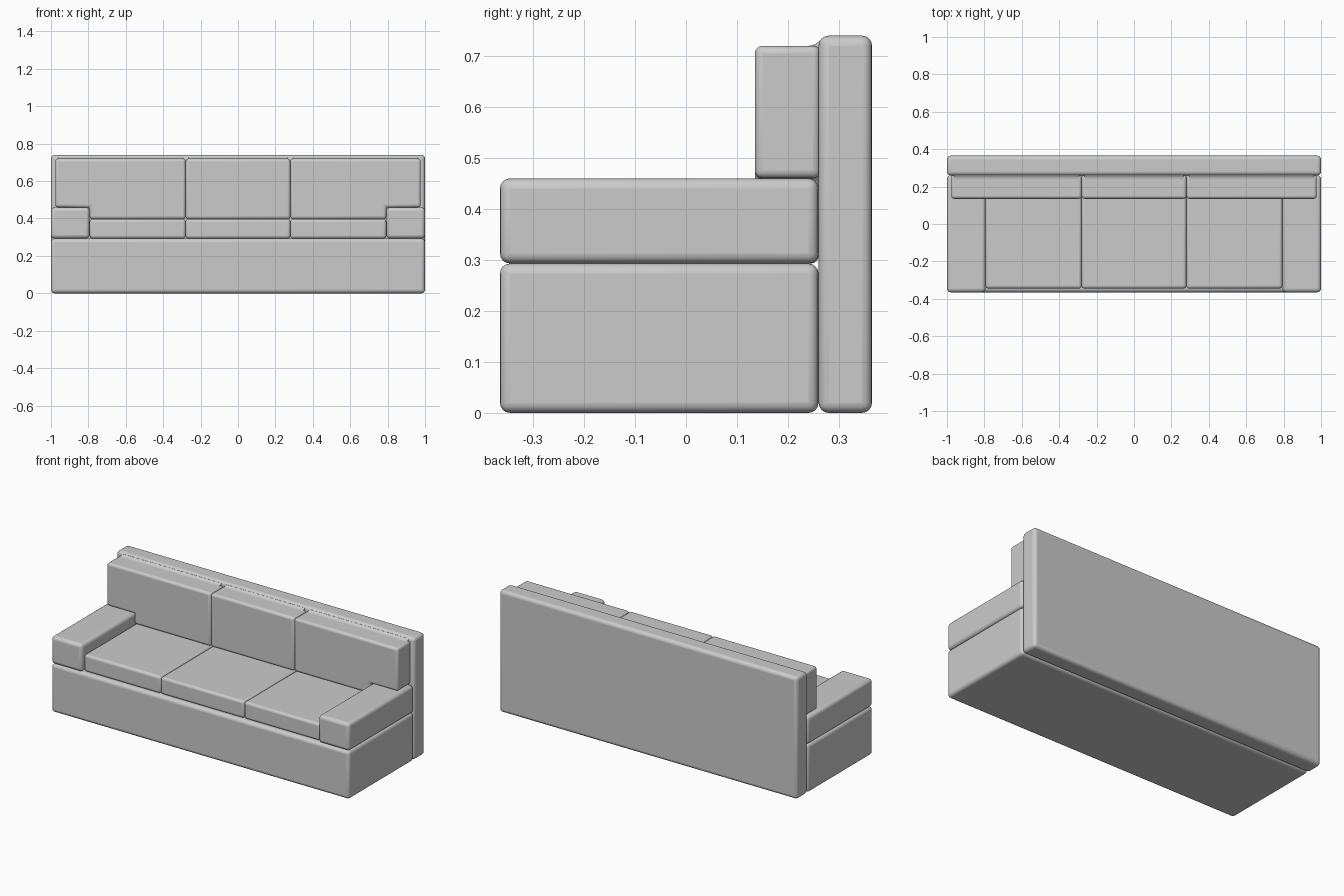
import bpy, bmesh

if "Cube" in bpy.data.objects:
    bpy.data.objects.remove(bpy.data.objects["Cube"])

BACK_Y = 0.26      # plane where the backrest starts
ARM_X = 0.793      # inner face of the arms
SEAM_X = 0.28      # seam between cushions


def prism(name, profile, y0, y1, bevel=0.02):
    """Extrude an (x, z) outline from y0 to y1 and round its edges."""
    bm = bmesh.new()
    face = bm.faces.new([bm.verts.new((x, y0, z)) for x, z in profile])
    out = bmesh.ops.extrude_face_region(bm, geom=[face])
    verts = [v for v in out["geom"] if isinstance(v, bmesh.types.BMVert)]
    bmesh.ops.translate(bm, verts=verts, vec=(0, y1 - y0, 0))
    bmesh.ops.recalc_face_normals(bm, faces=bm.faces)
    mesh = bpy.data.meshes.new(name)
    bm.to_mesh(mesh)
    bm.free()
    obj = bpy.data.objects.new(name, mesh)
    bpy.context.collection.objects.link(obj)
    mod = obj.modifiers.new("Rounded edges", "BEVEL")
    mod.width = bevel
    mod.segments = 4
    mod.limit_method = "ANGLE"
    bpy.context.view_layer.objects.active = obj
    obj.select_set(True)
    bpy.ops.object.shade_smooth_by_angle(angle=0.6)
    obj.select_set(False)
    return obj


def box(name, x0, x1, y0, y1, z0, z1, bevel=0.02):
    return prism(name, [(x0, z0), (x1, z0), (x1, z1), (x0, z1)], y0, y1, bevel)


def lip(name, x0, x1):
    """Small raised fillet where a back cushion meets the backrest."""
    sect = [(0.24, 0.705), (0.24, 0.72), (0.248, 0.721), (0.255, 0.724),
            (0.262, 0.73), (0.268, 0.73), (0.268, 0.705)]
    bm = bmesh.new()
    rings = [[bm.verts.new((x, y, z)) for y, z in sect] for x in (x0, x1)]
    bm.faces.new(rings[0])
    bm.faces.new(rings[1])
    n = len(sect)
    for i in range(n):
        j = (i + 1) % n
        bm.faces.new((rings[0][i], rings[0][j], rings[1][j], rings[1][i]))
    bmesh.ops.recalc_face_normals(bm, faces=bm.faces)
    mesh = bpy.data.meshes.new(name)
    bm.to_mesh(mesh)
    bm.free()
    obj = bpy.data.objects.new(name, mesh)
    bpy.context.collection.objects.link(obj)
    bpy.context.view_layer.objects.active = obj
    obj.select_set(True)
    bpy.ops.object.shade_smooth_by_angle(angle=0.6)
    obj.select_set(False)


# Base and backrest
box("base", -1, 1, -0.365, BACK_Y, 0, 0.293)
box("backrest", -1, 1, BACK_Y, 0.365, 0, 0.74)

# Middle cushions
box("seat_cushion_middle", -SEAM_X, SEAM_X, -0.345, BACK_Y, 0.293, 0.397, 0.015)
box("back_cushion_middle", -SEAM_X, SEAM_X, 0.135, BACK_Y + 0.004, 0.397, 0.72, 0.015)
lip("back_cushion_lip_middle", -SEAM_X + 0.015, SEAM_X - 0.015)

# Arms and outer cushions on both sides
for side, s in (("left", -1), ("right", 1)):
    box(f"arm_{side}", s * ARM_X, s, -0.365, BACK_Y, 0.293, 0.46)
    box(f"seat_cushion_{side}", s * SEAM_X, s * ARM_X, -0.345, BACK_Y, 0.293, 0.397, 0.015)
    # Outer back cushion wraps over the top of the arm
    outline = [(SEAM_X, 0.397), (ARM_X, 0.397), (ARM_X, 0.46),
               (0.977, 0.46), (0.977, 0.72), (SEAM_X, 0.72)]
    prism(f"back_cushion_{side}", [(s * x, z) for x, z in outline],
          0.135, BACK_Y + 0.004, 0.015)
    lip(f"back_cushion_lip_{side}", s * (SEAM_X + 0.015), s * 0.962)
